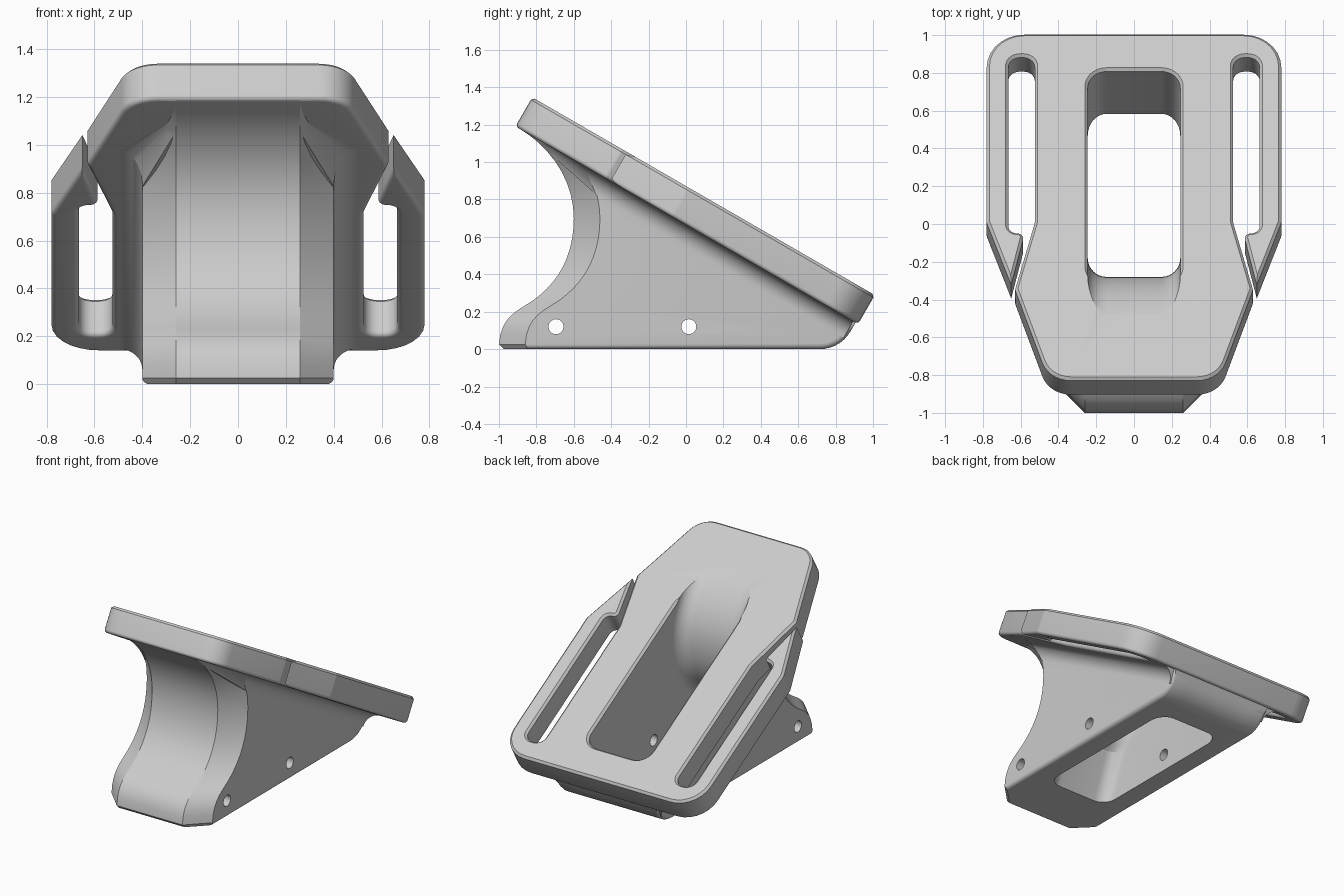
import bpy, bmesh, math
from mathutils import Vector
from mathutils.geometry import interpolate_bezier

cube = bpy.data.objects.get("Cube")
if cube:
    bpy.data.objects.remove(cube, do_unlink=True)

TILT = math.radians(30)
C, S = math.cos(TILT), math.sin(TILT)
TOP, UNDER = 0.755, 0.575      # plate surfaces, measured along the plate normal
BACK, FRONT = 0.73, -1.385     # plate ends, measured down the slope

grey = bpy.data.materials.new("light_grey")
grey.use_nodes = True
shade = (0.6, 0.6, 0.6, 1)
grey.diffuse_color = shade
grey.node_tree.nodes["Principled BSDF"].inputs["Base Color"].default_value = shade


def slope(x, u, n):
    """Point on the tilted plate frame: across, down the slope, along the normal."""
    return Vector((x, u * C + n * S, -u * S + n * C))


def rounded(corners, steps=7):
    """Closed 2D outline from (a, b, radius) corners."""
    out = []
    for i, (a, b, r) in enumerate(corners):
        p = Vector((a, b))
        if r == 0:
            out.append(p)
            continue
        d0 = (Vector(corners[i - 1][:2]) - p).normalized()
        d1 = (Vector(corners[(i + 1) % len(corners)][:2]) - p).normalized()
        half = d0.angle(d1) / 2
        centre = p + (d0 + d1).normalized() * r / math.sin(half)
        start = (p + d0 * r / math.tan(half) - centre).normalized()
        end = (p + d1 * r / math.tan(half) - centre).normalized()
        out += [centre + start.slerp(end, k / steps) * r for k in range(steps + 1)]
    return out


def inset(points, dist):
    """Mitred inward offset of a counter-clockwise outline."""
    out = []
    for i, p in enumerate(points):
        d0 = (p - points[i - 1]).normalized()
        d1 = (points[(i + 1) % len(points)] - p).normalized()
        n0, n1 = Vector((-d0.y, d0.x)), Vector((-d1.y, d1.x))
        out.append(p + (n0 + n1) * dist / (1 + n0.dot(n1)))
    return out


def loft(name, rings, edit=None):
    """Solid through matching closed rings, capped at both ends."""
    bm = bmesh.new()
    vs = [[bm.verts.new(p) for p in ring] for ring in rings]
    bm.faces.new(vs[0])
    bm.faces.new(vs[-1])
    n = len(vs[0])
    for a, b in zip(vs, vs[1:]):
        for i in range(n):
            j = (i + 1) % n
            bm.faces.new((a[i], a[j], b[j], b[i]))
    bmesh.ops.recalc_face_normals(bm, faces=bm.faces)
    if edit:
        edit(bm)
    mesh = bpy.data.meshes.new(name)
    bm.to_mesh(mesh)
    bm.free()
    mesh.materials.append(grey)
    ob = bpy.data.objects.new(name, mesh)
    bpy.context.collection.objects.link(ob)
    return ob


def curve(*beziers):
    out = []
    for b in beziers:
        out += interpolate_bezier(*[Vector(p) for p in b], 10)[1 if out else 0:]
    return out


# Tilted plate with open strap slots and hooked arms: soft lower rim, chamfered upper rim
half = [(0.45, FRONT, 0.16), (0.63, -0.83, 0.03), (0.525, -0.42, 0.1),
        (0.525, 0.59, 0.06), (0.665, 0.59, 0.06), (0.665, -0.48, 0.045),
        (0.58, -0.49, 0.03), (0.65, -0.80, 0), (0.78, -0.42, 0.05), (0.78, BACK, 0.2)]
outline = rounded(half + [(-x, u, r) for x, u, r in reversed(half)])
SOFT, CHAMFER = 0.022, 0.015
levels = [(UNDER + SOFT * (1 - math.cos(a)), SOFT * (1 - math.sin(a)))
          for a in [math.radians(18 * k) for k in range(6)]]
levels += [(TOP - CHAMFER, 0), (TOP, CHAMFER)]
plate = loft("mounting_plate", [[slope(p.x, p.y, n) for p in inset(outline, d)]
                                for n, d in levels])

# Wedge body with a concave front and chamfered front corners
lower = ((-1, 0.025), (-0.99, 0.2), (-0.87, 0.21), (-0.78, 0.29))
waist = ((-0.78, 0.29), (-0.66, 0.39), (-0.6, 0.53), (-0.6, 0.7))
upper = ((-0.6, 0.7), (-0.6, 0.9), (-0.72, 1.08), (-0.9, 1.185))
front = [Vector((-0.975, 0))] + curve(lower, waist, upper) + [Vector((-0.85, 1.25))]
heel = rounded([(0.92, 0.165, 0), (0.825, 0, 0.19), (0.5, 0, 0)])[:-1]


def body_ring(x, shift):
    return ([Vector((x, p.x + shift, p.y)) for p in front]
            + [slope(x, 0.70, 0.66)] + [Vector((x, p.x, p.y)) for p in heel])


def round_base(bm):
    edges = [e for e in bm.edges
             if all(abs(v.co.x) > 0.39 and v.co.z < 0.1 for v in e.verts)
             and abs(e.verts[0].co.x - e.verts[1].co.x) < 0.01
             and all(v.co.z < 0.001 or v.co.y > 0.5 for v in e.verts)]
    bmesh.ops.bevel(bm, geom=edges, offset=0.03, segments=5, profile=0.5, affect='EDGES')


body = loft("wedge_body", [body_ring(x, d) for x, d in
                           ((-0.4, 0.14), (-0.26, 0), (0.26, 0), (0.4, 0.14))], round_base)

# Fillets joining the body sides to the underside of the plate
arc = [(0.1 - 0.1 * math.cos(a), -0.1 + 0.1 * math.sin(a))
       for a in [math.radians(9 * k) for k in range(11)]]
section = [(-0.05, -0.1)] + arc + [(0.1, 0.02), (-0.05, 0.02)]
fillets = []
for side in (-1, 1):
    rings = [[slope(side * (wall + x * size), u - skew * n * size, UNDER + n * size)
              for x, n in section]
             for u, skew, wall, size in ((-1.2, 1.3, 0.26, 0.3), (-0.96, 1.3, 0.4, 1),
                                         (0.70, 0, 0.4, 1))]
    fillets.append(loft("fillet", rings))

# Central cavity: scooped front wall, back wall square to the plate, rounded corners
scoop = [Vector((-0.93, -0.08))] + curve(waist, upper)


def cavity_ring(x, d):
    return ([Vector((x, p.x + 0.32 + d, p.y + 0.035)) for p in scoop]
            + [slope(x, 0.505 - d, 1.2), slope(x, 0.505 - d, 0.2)])


R = 0.1
corner = [(0.245 - R + R * math.sin(a), R * (1 - math.cos(a)))
          for a in [math.radians(11.25 * k) for k in range(9)]]
cavity = loft("cavity_cutter", [cavity_ring(-x, d) for x, d in reversed(corner)]
              + [cavity_ring(x, d) for x, d in corner])


# Chamfer around the cavity mouth
def mouth(grow, n):
    w, b, r = 0.245 + grow, 0.505 + grow, 0.1 + grow
    return [slope(p.x, p.y, n) for p in
            rounded([(-w, -0.80, 0.1), (w, -0.80, 0.1), (w, b, r), (-w, b, r)])]


flare = loft("mouth_cutter", [mouth(0, 0.74), mouth(0.04, 0.78)])

# Cross pin holes
pins = []
for y in (-0.695, 0.015):
    ring = [(0.04 * math.cos(a), 0.04 * math.sin(a))
            for a in [math.tau * k / 32 for k in range(32)]]
    pins.append(loft("pin_cutter", [[Vector((x, y + p, 0.12 + q)) for p, q in ring]
                                    for x in (-0.6, 0.6)]))

# Join and cut
bpy.context.view_layer.objects.active = plate
for ob, op in ([(o, 'UNION') for o in [body] + fillets]
               + [(o, 'DIFFERENCE') for o in [cavity, flare] + pins]):
    mod = plate.modifiers.new("join", 'BOOLEAN')
    mod.operation, mod.solver, mod.object = op, 'EXACT', ob
    bpy.ops.object.modifier_apply(modifier=mod.name)
    bpy.data.objects.remove(ob, do_unlink=True)

plate.name = "wedge_mount"
bpy.ops.object.select_all(action='DESELECT')
plate.select_set(True)
bpy.ops.object.shade_smooth_by_angle(angle=math.radians(22))
